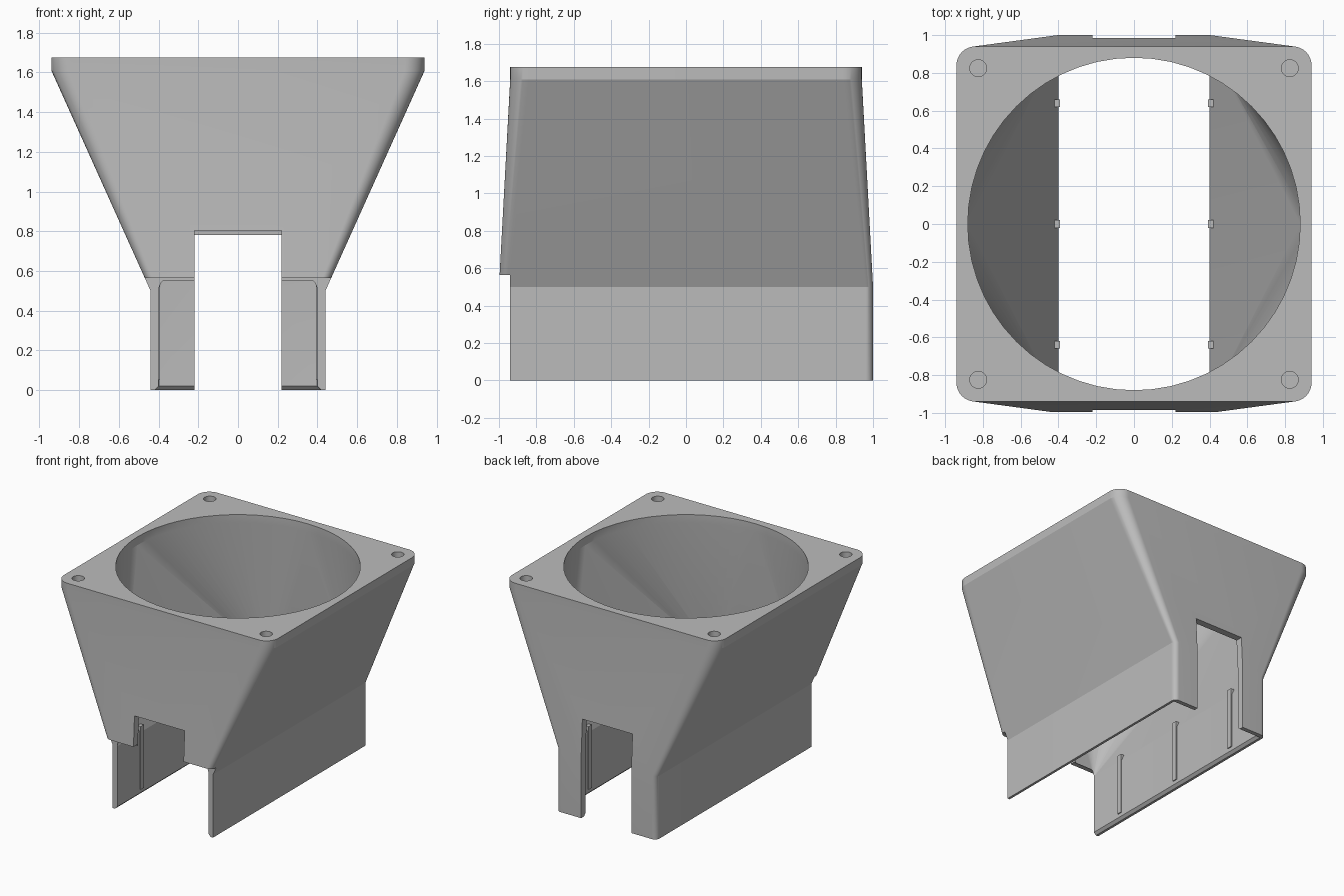
import bpy
import bmesh
from math import sin, cos, pi, radians
from mathutils import Matrix, Vector

cube = bpy.data.objects.get("Cube")
if cube:
    bpy.data.objects.remove(cube, do_unlink=True)

# One grey plastic for everything
GREY = (0.5, 0.5, 0.5, 1)
plastic = bpy.data.materials.new("grey plastic")
plastic.use_nodes = True
plastic.diffuse_color = GREY
plastic.node_tree.nodes["Principled BSDF"].inputs["Base Color"].default_value = GREY

ARC = 14  # segments per quarter turn


def make_object(name, bm):
    bmesh.ops.recalc_face_normals(bm, faces=bm.faces)
    mesh = bpy.data.meshes.new(name)
    bm.to_mesh(mesh)
    bm.free()
    mesh.materials.append(plastic)
    obj = bpy.data.objects.new(name, mesh)
    bpy.context.collection.objects.link(obj)
    return obj


def ring(bm, half_x, half_y, radius, z):
    """Rounded rectangle of vertices; a full radius gives a circle."""
    verts = []
    for quarter, (sx, sy) in enumerate([(1, 1), (-1, 1), (-1, -1), (1, -1)]):
        for i in range(ARC + 1):
            a = (quarter + i / ARC) * pi / 2
            verts.append(bm.verts.new((sx * (half_x - radius) + radius * cos(a),
                                       sy * (half_y - radius) + radius * sin(a), z)))
    return verts


def loft(name, sections):
    bm = bmesh.new()
    rings = [ring(bm, *s) for s in sections]
    n = len(rings[0])
    for low, high in zip(rings, rings[1:]):
        for i in range(n):
            j = (i + 1) % n
            bm.faces.new((low[i], low[j], high[j], high[i]))
    bm.faces.new(rings[0][::-1])
    bm.faces.new(rings[-1])
    bmesh.ops.remove_doubles(bm, verts=bm.verts, dist=0.00001)
    return make_object(name, bm)


def box(name, low, high):
    low, high = Vector(low), Vector(high)
    bm = bmesh.new()
    matrix = Matrix.Translation((low + high) / 2) @ Matrix.Diagonal((*(high - low), 1))
    bmesh.ops.create_cube(bm, size=1, matrix=matrix)
    return make_object(name, bm)


def cut(target, cutter):
    bpy.context.view_layer.objects.active = target
    mod = target.modifiers.new("cut", "BOOLEAN")
    mod.operation = "DIFFERENCE"
    mod.solver = "EXACT"
    mod.object = cutter
    bpy.ops.object.modifier_apply(modifier=mod.name)
    bpy.data.objects.remove(cutter, do_unlink=True)


# Outer shell: square flange narrowing to a long slot
duct = loft("duct_shell", [(0.44, 1.0, 0.04, 0), (0.44, 1.0, 0.04, 0.5),
                           (0.94, 0.94, 0.1, 1.61), (0.94, 0.94, 0.1, 1.675)])

# Air passage: round at the top, rectangular below, flared at the bottom lip
cut(duct, loft("air_passage", [(0.44, 0.985, 0.005, -0.02), (0.4, 0.945, 0.005, 0.02),
                               (0.4, 0.945, 0.005, 0.5), (0.88, 0.88, 0.88, 1.61),
                               (0.88, 0.88, 0.88, 1.8)]))

# Open lower front, and the notches in the front and back walls
cut(duct, box("front_opening", (-1, -1.2, -0.1), (1, -0.942, 0.564)))
cut(duct, box("front_notch", (-0.22, -1.2, -0.1), (0.22, -0.5, 0.805)))
cut(duct, box("back_notch", (-0.22, 0.5, -0.1), (0.22, 1.2, 0.78)))

# Blind screw holes in the flange corners
for sx in (-1, 1):
    for sy in (-1, 1):
        bm = bmesh.new()
        bmesh.ops.create_cone(bm, cap_ends=True, segments=24, radius1=0.045, radius2=0.045,
                              depth=0.2, matrix=Matrix.Translation((sx * 0.825, sy * 0.825, 1.675)))
        cut(duct, make_object("screw_hole", bm))

bpy.ops.object.select_all(action="DESELECT")
duct.select_set(True)
bpy.context.view_layer.objects.active = duct
bpy.ops.object.shade_smooth_by_angle(angle=radians(20))

# Thin grip ribs on the inside of the side walls
for side, sx in (("left", 1), ("right", -1)):
    for place, y in (("front", -0.64), ("middle", 0), ("back", 0.64)):
        xs = sorted((sx * 0.392, sx * 0.425))
        box(f"{side}_{place}_rib", (xs[0], y - 0.02, 0.05), (xs[1], y + 0.02, 0.55))
